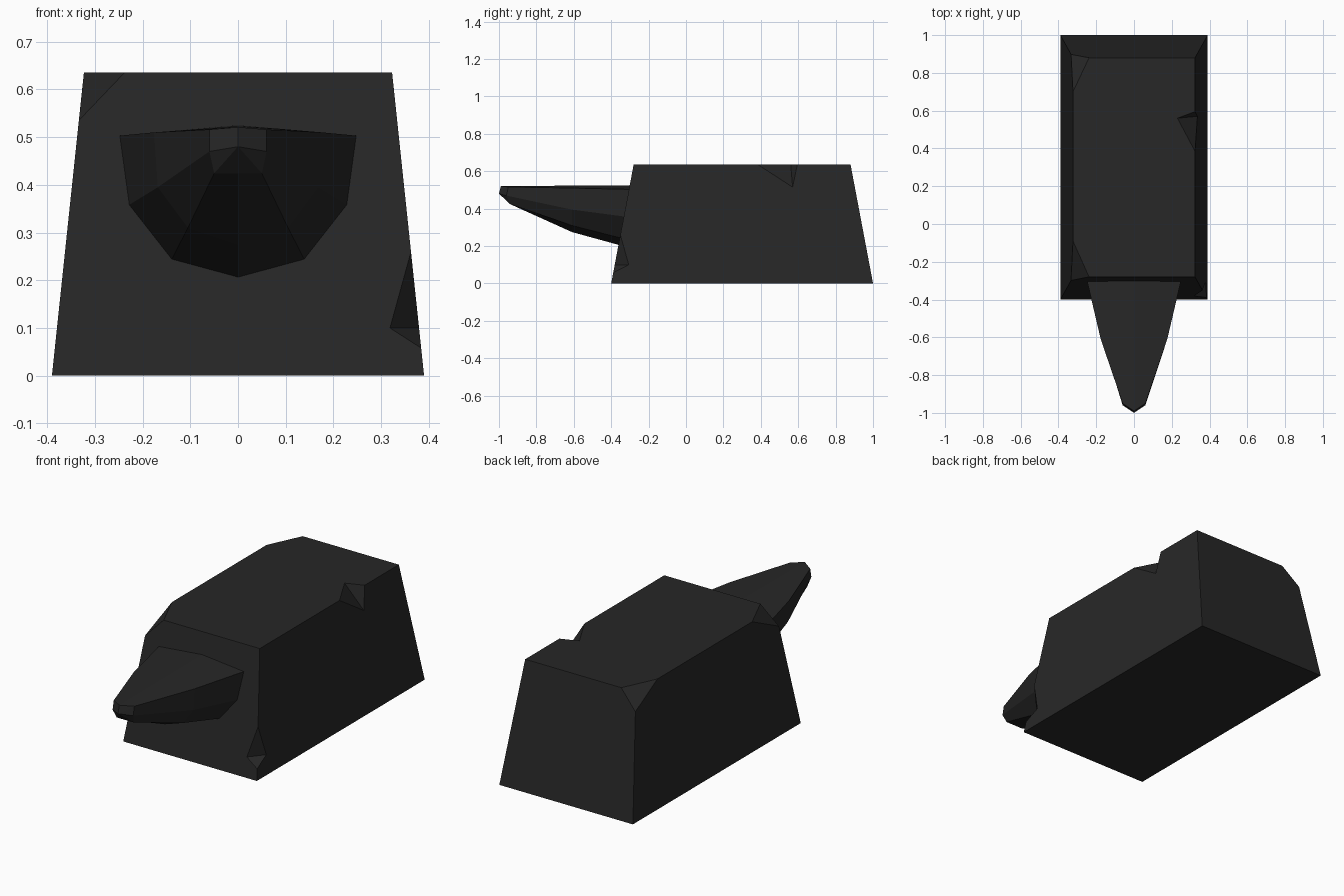
import bpy
import bmesh
from mathutils import Vector

default_cube = bpy.data.objects.get("Cube")
if default_cube:
    bpy.data.objects.remove(default_cube, do_unlink=True)

HEIGHT = 0.635

dark_stone = bpy.data.materials.new("dark_charcoal")
dark_stone.use_nodes = True
colour = (0.02, 0.02, 0.02, 1)
dark_stone.diffuse_color = colour
shader = dark_stone.node_tree.nodes["Principled BSDF"]
shader.inputs["Base Color"].default_value = colour
shader.inputs["Roughness"].default_value = 0.9


def make_object(name, bm):
    """Turn a bmesh into a flat shaded object with outward normals."""
    bmesh.ops.recalc_face_normals(bm, faces=bm.faces)
    mesh = bpy.data.meshes.new(name)
    bm.to_mesh(mesh)
    bm.free()
    mesh.materials.append(dark_stone)
    obj = bpy.data.objects.new(name, mesh)
    bpy.context.collection.objects.link(obj)
    return obj


def wall(side_x, side_y, z):
    """Point on a sloping corner edge of the block at height z."""
    t = z / HEIGHT
    x = side_x * (0.39 - 0.067 * t)
    y = 0.3 + side_y * (0.7 - 0.12 * t)
    return Vector((x, y, z))


# Block: a tapered box
bm = bmesh.new()
bmesh.ops.create_cube(bm, size=2)
for vert in bm.verts:
    vert.co = wall(vert.co.x, vert.co.y, HEIGHT if vert.co.z > 0 else 0)
block = make_object("block", bm)

# Chips: each is a tetrahedron grown about its inner cut, so it clears the block
bm = bmesh.new()


def add_chip(inner, outer):
    centre = sum(inner, Vector()) / len(inner)
    corners = [centre + (p - centre) * 1.4 for p in inner + outer]
    bmesh.ops.convex_hull(bm, input=[bm.verts.new(p) for p in corners])


def corner_chip(side_y, along_x, along_y, z):
    corner = wall(-1, side_y, HEIGHT)
    add_chip([corner + Vector((along_x, 0, 0)),
              corner - Vector((0, side_y * along_y, 0)),
              wall(-1, side_y, z)], [corner])


corner_chip(-1, 0.085, 0.19, 0.535)
corner_chip(1, 0.085, 0.18, 0.54)

# Notch in the top edge of one long side
edge_x = wall(1, 1, HEIGHT).x
add_chip([Vector((0.23, 0.56, HEIGHT)), Vector((wall(1, 1, 0.515).x, 0.57, 0.515))],
         [Vector((edge_x, 0.385, HEIGHT)), Vector((edge_x, 0.595, HEIGHT))])

# Notch low on the front upright edge
low = wall(1, -1, 0.1)
add_chip([low - Vector((0.061, 0, 0)), low + Vector((0, 0.075, 0))],
         [wall(1, -1, 0.26), wall(1, -1, 0.058)])

cutter = make_object("chip_cutter", bm)
cutter.hide_render = True
cut = block.modifiers.new("chips", "BOOLEAN")
cut.operation = "DIFFERENCE"
cut.solver = "EXACT"
cut.object = cutter
bpy.context.view_layer.objects.active = block
bpy.ops.object.modifier_apply(modifier=cut.name)
bpy.data.objects.remove(cutter, do_unlink=True)

# Horn: half sections from top ridge to keel, mirrored into rings and lofted
base = [(x, wall(1, -1, z).y + 0.01, z) for x, z in
        ((0, 0.525), (0.25, 0.503), (0.23, 0.357), (0.14, 0.242), (0, 0.204))]
middle = [(x, -0.61, z) for x, z in
          ((0, 0.523), (0.176, 0.51), (0.168, 0.395), (0.105, 0.31), (0, 0.275))]
end = [(0, -0.99, 0.521), (0.06, -0.95, 0.516), (0.06, -0.96, 0.47),
       (0.05, -0.94, 0.424), (0, -0.94, 0.424)]

bm = bmesh.new()
rings = []
for half in (base, middle, end):
    mirrored = [(-x, y, z) for x, y, z in reversed(half[1:-1])]
    rings.append([bm.verts.new(p) for p in half + mirrored])
for ring, following in zip(rings, rings[1:]):
    for i in range(len(ring)):
        j = (i + 1) % len(ring)
        bm.faces.new((ring[i], ring[j], following[j], following[i]))
bm.faces.new(rings[0])

# Blunt tip closing the horn
tip = bm.verts.new((0, -1, 0.48))
last = rings[-1]
for i in range(len(last)):
    bm.faces.new((last[i], last[(i + 1) % len(last)], tip))
make_object("horn", bm)
